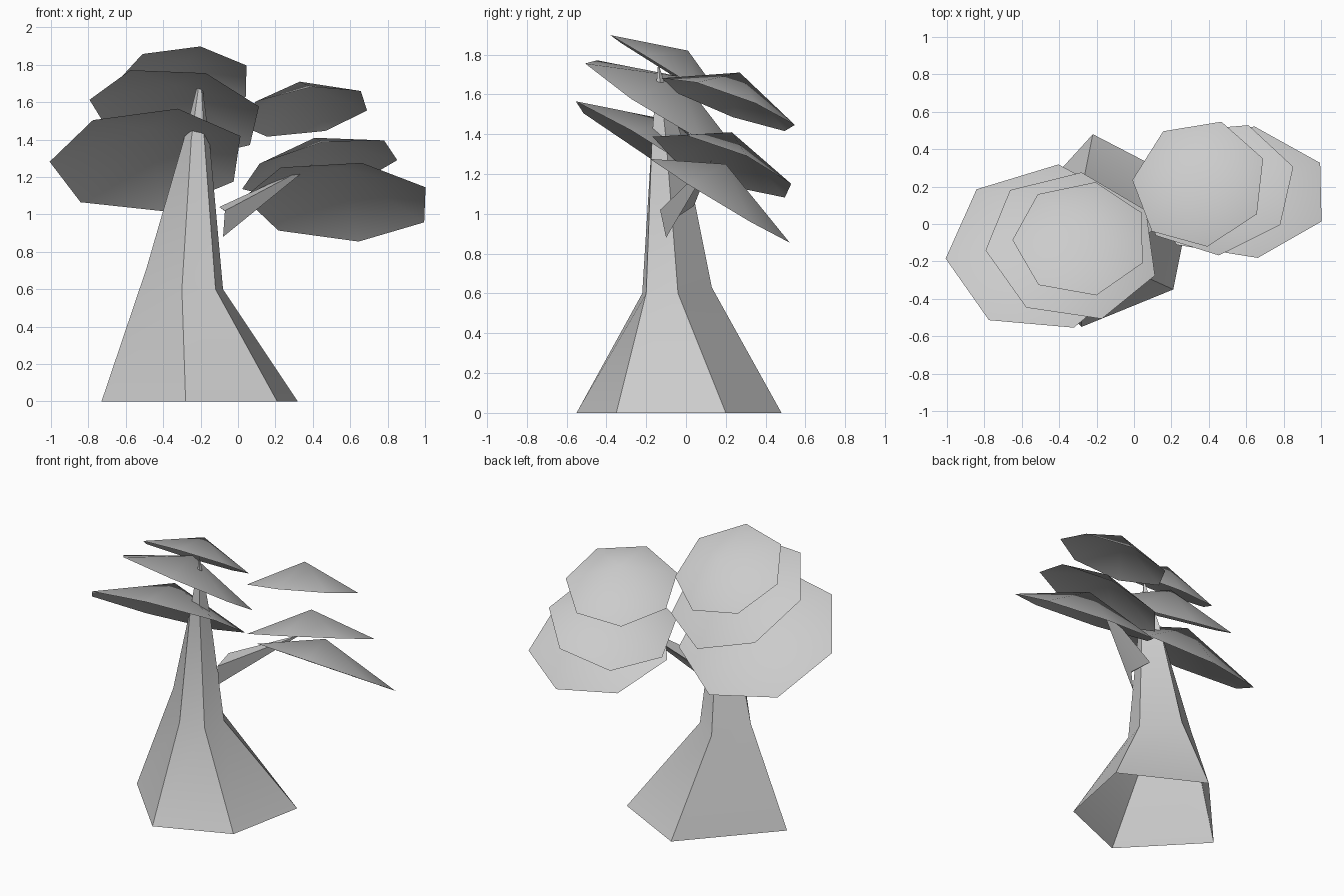
import bpy
import bmesh
from math import cos, sin, radians, tau
from mathutils import Vector

if "Cube" in bpy.data.objects:
    bpy.data.objects.remove(bpy.data.objects["Cube"], do_unlink=True)

GREY = (0.6, 0.6, 0.6, 1.0)
mat = bpy.data.materials.new("pale grey")
mat.use_nodes = True
mat.diffuse_color = GREY
mat.node_tree.nodes["Principled BSDF"].inputs["Base Color"].default_value = GREY


def loft(name, rings, tip):
    """Open shell: skin matching rings upward, then close them in a point."""
    bm = bmesh.new()
    loops = [[bm.verts.new(p) for p in ring] for ring in rings]
    n = len(rings[0])
    for low, high in zip(loops, loops[1:]):
        for i in range(n):
            j = (i + 1) % n
            bm.faces.new((low[i], low[j], high[j], high[i]))
    top = bm.verts.new(tip)
    for i in range(n):
        bm.faces.new((loops[-1][i], loops[-1][(i + 1) % n], top))
    mesh = bpy.data.meshes.new(name)
    bm.to_mesh(mesh)
    bm.free()
    mesh.materials.append(mat)
    ob = bpy.data.objects.new(name, mesh)
    bpy.context.collection.objects.link(ob)
    bpy.ops.object.select_all(action='DESELECT')
    ob.select_set(True)
    bpy.context.view_layer.objects.active = ob
    bpy.ops.object.shade_smooth_by_angle(angle=radians(50))


def canopy(name, centre, slope, radii, turn, apex):
    """Seven-sided shallow cone on a tilted plane."""
    normal = Vector((-slope[0], -slope[1], 1)).normalized()
    u = Vector((1, 0, slope[0])).normalized()
    v = normal.cross(u)
    ring = []
    for i in range(7):
        a = radians(turn) + tau * i / 7
        ring.append(Vector(centre) + u * cos(a) * radii[0] + v * sin(a) * radii[1])
    loft(name, [ring], apex)


# Foliage on the right side, lowest first
canopy("right_canopy_low", (-0.48, -0.13, 1.29), (0.08, -0.62), (0.53, 0.53), 187, (-0.47, -0.03, 1.46))
canopy("right_canopy_middle", (-0.33, -0.12, 1.54), (-0.13, -0.61), (0.47, 0.47), 183, (-0.33, -0.03, 1.69))
canopy("right_canopy_top", (-0.285, -0.08, 1.71), (0.02, -0.62), (0.365, 0.365), 181, (-0.27, 0.01, 1.82))

# Foliage on the left side, lowest first
canopy("left_canopy_low", (0.54, 0.17, 1.07), (-0.04, -0.6), (0.51, 0.42), 180, (0.54, 0.2, 1.25))
canopy("left_canopy_middle", (0.44, 0.19, 1.245), (0.22, -0.39), (0.435, 0.385), 173, (0.41, 0.23, 1.41))
canopy("left_canopy_top", (0.35, 0.217, 1.55), (0.16, -0.37), (0.365, 0.365), 177, (0.33, 0.27, 1.71))

# Trunk: flared root skirt, tapering stem, thin tip
base = [(-0.28, -0.55, 0), (0.21, -0.35, 0), (0.32, 0.2, 0),
        (-0.22, 0.48, 0), (-0.73, -0.08, 0)]
waist = [(-0.3, -0.22, 0.6), (-0.12, -0.2, 0.6), (-0.08, -0.04, 0.6),
         (-0.29, 0.13, 0.63), (-0.49, -0.02, 0.71)]
neck = [(-0.25, -0.17, 1.4), (-0.18, -0.17, 1.4), (-0.15, -0.1, 1.37),
        (-0.23, -0.02, 1.38), (-0.29, -0.08, 1.4)]
loft("trunk", [base, waist, neck], (-0.2, -0.14, 1.76))

# Side branch piercing the lowest left foliage
root = [(-0.08, -0.1, 0.88), (-0.02, -0.05, 0.98), (-0.1, 0.04, 1.04), (-0.07, -0.13, 1.02)]
loft("branch", [root], (0.4, 0.13, 1.27))
